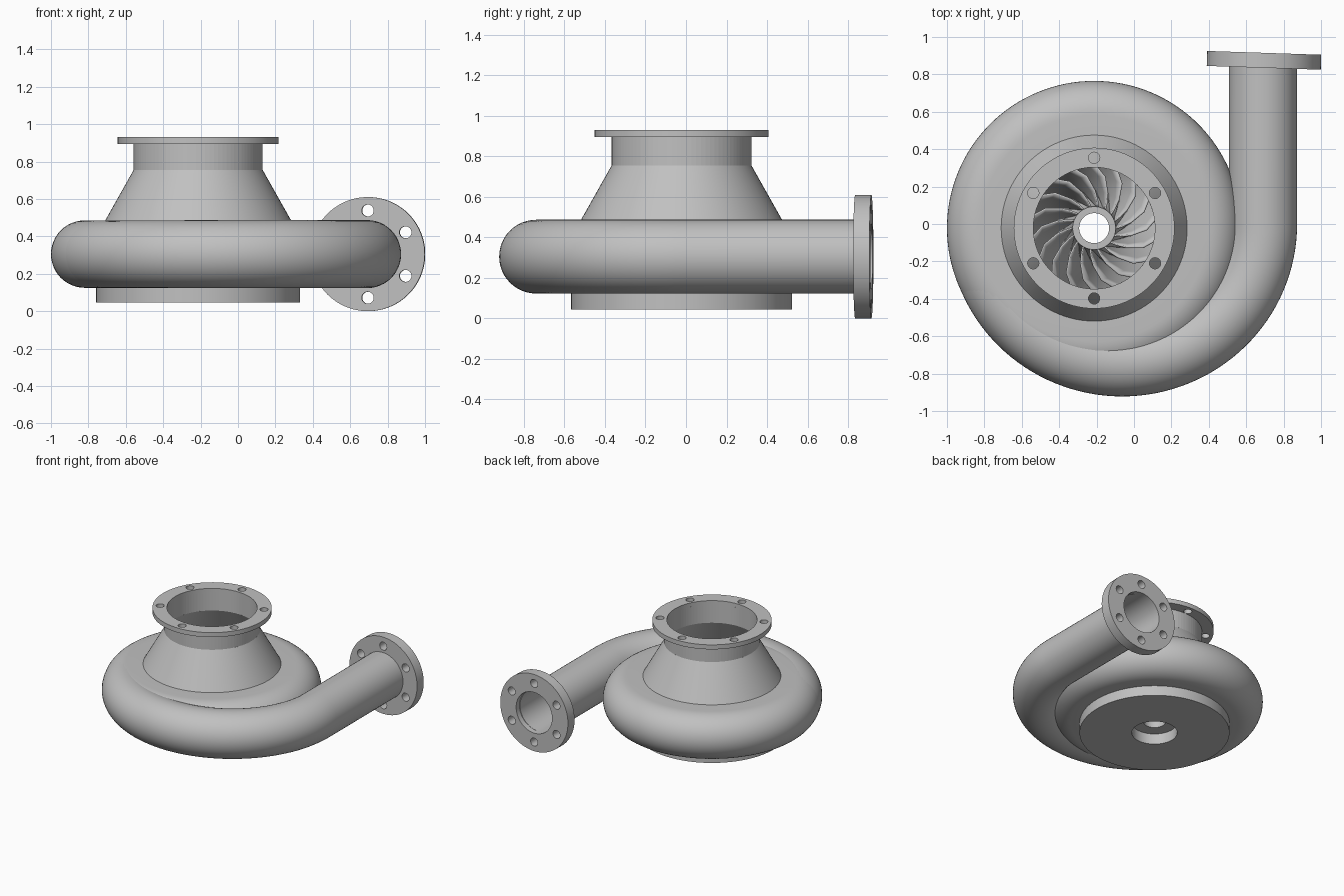
import bpy, bmesh, math
from mathutils import Matrix, Vector

if "Cube" in bpy.data.objects:
    bpy.data.objects.remove(bpy.data.objects["Cube"])

AXIS = Vector((-0.213, -0.022, 0))     # rotor axis
MID_Z = 0.305                          # height of the tube centreline
TUBE_R, WALL = 0.18, 0.02
TAU = math.tau

grey = bpy.data.materials.new("cast_grey")
grey.use_nodes = True
colour = (0.53, 0.53, 0.53, 1)
grey.diffuse_color = colour
grey.node_tree.nodes["Principled BSDF"].inputs["Base Color"].default_value = colour


def finish(obj, smooth=True):
    obj.data.materials.clear()
    obj.data.materials.append(grey)
    bpy.ops.object.select_all(action="DESELECT")
    obj.select_set(True)
    bpy.context.view_layer.objects.active = obj
    if smooth:
        bpy.ops.object.shade_smooth_by_angle(angle=math.radians(30))


def mesh_object(name, bm, smooth=True):
    mesh = bpy.data.meshes.new(name)
    bm.to_mesh(mesh)
    bm.free()
    obj = bpy.data.objects.new(name, mesh)
    bpy.context.collection.objects.link(obj)
    finish(obj, smooth)
    return obj


def loft(name, rings, smooth=True):
    """Skin a closed series of closed rings."""
    bm = bmesh.new()
    rows = [[bm.verts.new(p) for p in ring] for ring in rings]
    n = len(rows[0])
    for i, row in enumerate(rows):
        nxt = rows[(i + 1) % len(rows)]
        for j in range(n):
            k = (j + 1) % n
            bm.faces.new((row[j], row[k], nxt[k], nxt[j]))
    bmesh.ops.recalc_face_normals(bm, faces=bm.faces)
    return mesh_object(name, bm, smooth)


def lathe(name, profile, segments=96, smooth=True):
    """Turn a closed (radius, height) profile about the rotor axis."""
    return loft(name, [[AXIS + Vector((r * math.cos(TAU * j / segments),
                                       r * math.sin(TAU * j / segments), z))
                        for j in range(segments)] for r, z in profile], smooth)


def bolt_flange(name, radius, bore, bolt_circle, bolt_r, thickness, matrix):
    """Flat ring with a bore and six bolt holes, as an extruded 2D outline."""
    curve = bpy.data.curves.new(name, "CURVE")
    curve.dimensions = "2D"
    curve.fill_mode = "BOTH"
    curve.extrude = thickness / 2
    circles = [(0, 0, radius, 96), (0, 0, bore, 96)]
    for i in range(6):
        a = math.radians(30 + 60 * i)
        circles.append((bolt_circle * math.cos(a), bolt_circle * math.sin(a), bolt_r, 24))
    for cx, cy, r, n in circles:
        spline = curve.splines.new("POLY")
        spline.points.add(n - 1)
        spline.use_cyclic_u = True
        for j, point in enumerate(spline.points):
            a = TAU * j / n
            point.co = (cx + r * math.cos(a), cy + r * math.sin(a), 0, 1)
    obj = bpy.data.objects.new(name, curve)
    bpy.context.collection.objects.link(obj)
    obj.matrix_world = matrix
    bpy.ops.object.select_all(action="DESELECT")
    obj.select_set(True)
    bpy.context.view_layer.objects.active = obj
    bpy.ops.object.convert(target="MESH")
    finish(bpy.context.view_layer.objects.active)


def half_round(radius, steps=24):
    """Outer half of the casing section, from bottom to top."""
    return [(0.607 + radius * math.sin(math.pi * i / steps),
             MID_Z - radius * math.cos(math.pi * i / steps)) for i in range(steps + 1)]


# Round casing with a hollow inside
outer, inner = half_round(TUBE_R), half_round(TUBE_R - WALL)
lathe("casing", [(0.53, 0.125)] + outer + [(0.48, 0.485), (0.48, 0.465)]
      + inner[::-1] + [(0.53, 0.145)], 128)

# Back plate with shaft opening
lathe("back_plate", [(0.165, 0.045), (0.545, 0.045), (0.545, 0.13), (0.165, 0.13)])

# Inlet: cone, faceted neck, flange
lathe("inlet_cone", [(0.5, 0.48), (0.345, 0.755), (0.325, 0.755), (0.48, 0.48)])
lathe("inlet_neck", [(0.345, 0.755), (0.345, 0.9), (0.325, 0.9), (0.325, 0.755)], 90, False)
bolt_flange("inlet_flange", 0.43, 0.325, 0.376, 0.03, 0.036,
            Matrix.Translation(AXIS + Vector((0, 0, 0.913))))

# Scroll tube: half turn around the casing, then straight to the outlet
path = []
STEPS = 64
for i in range(STEPS + 1):
    a = math.pi + math.pi * i / STEPS
    point = Vector((-0.065 + 0.755 * math.cos(a), 0.74 * math.sin(a), MID_Z))
    side = Vector((0.74 * math.cos(a), 0.755 * math.sin(a), 0)).normalized()
    path.append((point, side, min(0.182, 0.177 + 0.01 * i / STEPS)))
path.append((Vector((0.69, 0.87, MID_Z)), Vector((1, 0, 0)), 0.182))


def tube_ring(point, side, radius, n=48):
    return [point + side * radius * math.cos(TAU * j / n)
            + Vector((0, 0, radius * math.sin(TAU * j / n))) for j in range(n)]


loft("scroll_tube", [tube_ring(*p) for p in path]
     + [tube_ring(p, s, r - WALL) for p, s, r in reversed(path)])

# Outlet flange, turned slightly
bolt_flange("outlet_flange", 0.305, 0.162, 0.233, 0.032, 0.08,
            Matrix.Translation((0.695, 0.875, MID_Z))
            @ Matrix.Rotation(math.radians(-1.9), 4, "Z")
            @ Matrix.Rotation(math.radians(90), 4, "X"))

# Impeller hub
hub = [(0.5, 0.15), (0.38, 0.16), (0.28, 0.185), (0.2, 0.24), (0.15, 0.32),
       (0.125, 0.4), (0.115, 0.48)]
lathe("impeller_hub", [(0.08, 0.135), (0.5, 0.135)] + hub + [(0.08, 0.48)])

# Swept, leaning impeller blades
bm = bmesh.new()
ROWS = 5
for b in range(18):
    grid = []
    for r, low in hub:
        high = 0.48 - 1.1 * max(0, r - 0.33)
        column = []
        for k in range(ROWS):
            z = low - 0.005 + (high - low + 0.005) * k / (ROWS - 1)
            a = TAU * b / 18 + 2 * (r - 0.12) + 1.4 * (0.48 - z)
            column.append(bm.verts.new(AXIS + Vector((r * math.cos(a), r * math.sin(a), z))))
        grid.append(column)
    for c0, c1 in zip(grid, grid[1:]):
        for k in range(ROWS - 1):
            bm.faces.new((c0[k], c1[k], c1[k + 1], c0[k + 1]))
bmesh.ops.remove_doubles(bm, verts=bm.verts, dist=0.0001)
blades = mesh_object("impeller_blades", bm)
thick = blades.modifiers.new("thickness", "SOLIDIFY")
thick.thickness = 0.009
thick.offset = 0
